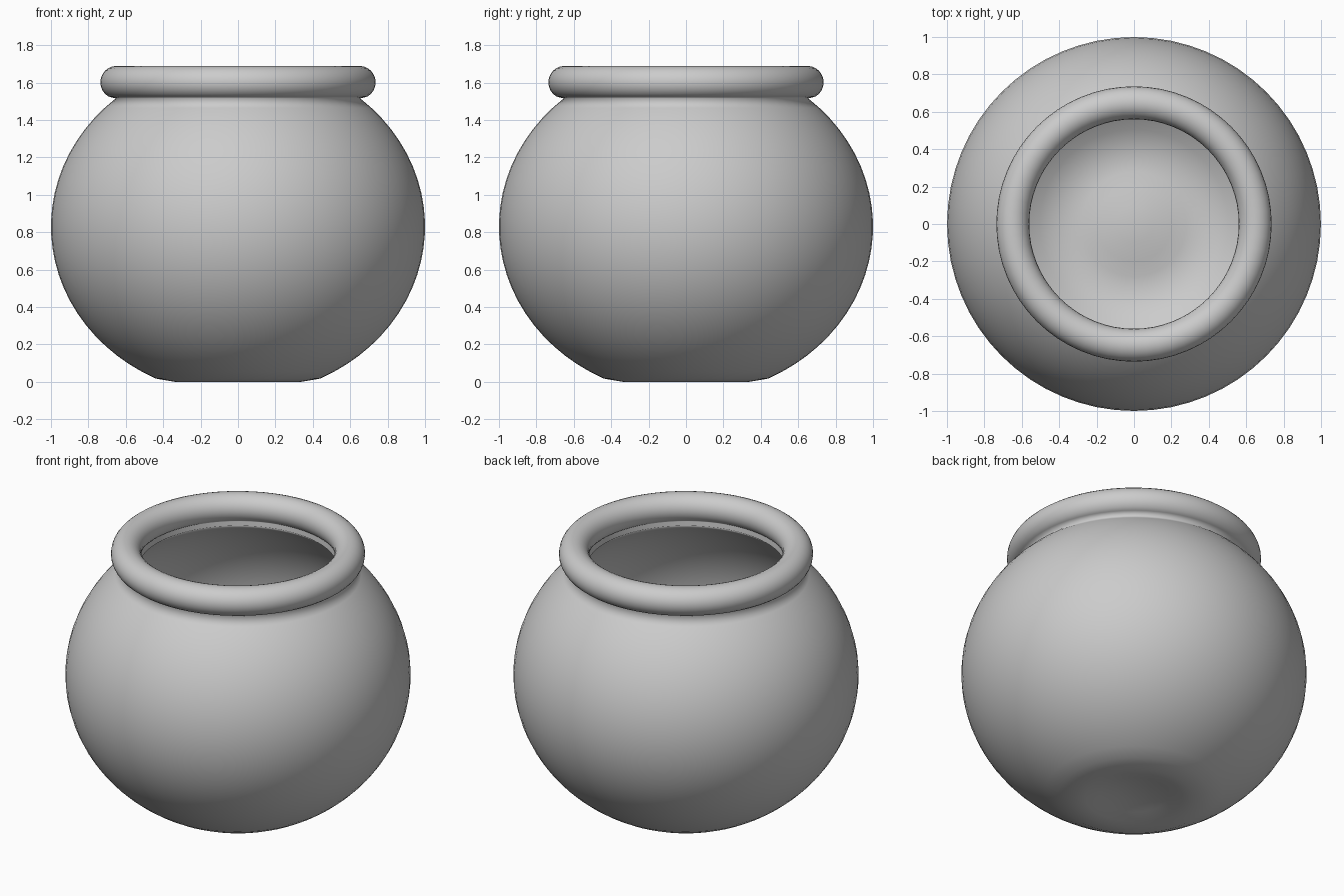
import bpy, bmesh
from math import sin, cos, pi, radians, asin

if "Cube" in bpy.data.objects:
    bpy.data.objects.remove(bpy.data.objects["Cube"])

SEGMENTS = 64


def lathe(name, profile):
    """Revolve an (r, z) profile around the z axis into a smooth object."""
    bm = bmesh.new()
    verts = [bm.verts.new((r, 0, z)) for r, z in profile]
    edges = [bm.edges.new(pair) for pair in zip(verts, verts[1:])]
    bmesh.ops.spin(bm, geom=verts + edges, cent=(0, 0, 0), axis=(0, 0, 1),
                   angle=2 * pi, steps=SEGMENTS, use_duplicate=False)
    bmesh.ops.remove_doubles(bm, verts=bm.verts, dist=0.0005)
    bmesh.ops.recalc_face_normals(bm, faces=bm.faces)
    for f in bm.faces:
        f.smooth = True
    mesh = bpy.data.meshes.new(name)
    bm.to_mesh(mesh)
    bm.free()
    obj = bpy.data.objects.new(name, mesh)
    bpy.context.collection.objects.link(obj)
    return obj


def bowl(inset, low, high, steps=24):
    """Ellipse arc from near the base up to the neck."""
    a, b, centre = 1 - inset, 0.905 - inset, 0.83
    t0, t1 = asin((low - centre) / b), asin((high - centre) / b)
    return [(a * cos(t0 + (t1 - t0) * i / steps),
             centre + b * sin(t0 + (t1 - t0) * i / steps))
            for i in range(steps + 1)]


wall = 0.05

# Underside with a shallow dimple, then the round outer wall
outer = [(0, 0.045), (0.1, 0.04), (0.2, 0.022), (0.28, 0.006), (0.34, 0.0)]
outer += bowl(0, 0.017, 1.515)

# Rolled rim, swept from the outer neck over the top to the inner neck
rim = [(0.648 + 0.088 * cos(radians(a)), 1.601 + 0.088 * sin(radians(a)))
       for a in range(-60, 241, 15)]

# Inner wall and the raised floor inside
inner = bowl(wall, 0.07, 1.51)[::-1]
inner += [(0.34, wall + 0.004), (0.28, wall + 0.008), (0.2, wall + 0.022),
          (0.1, wall + 0.04), (0, wall + 0.045)]

lathe("round_pot", outer + rim + inner)
